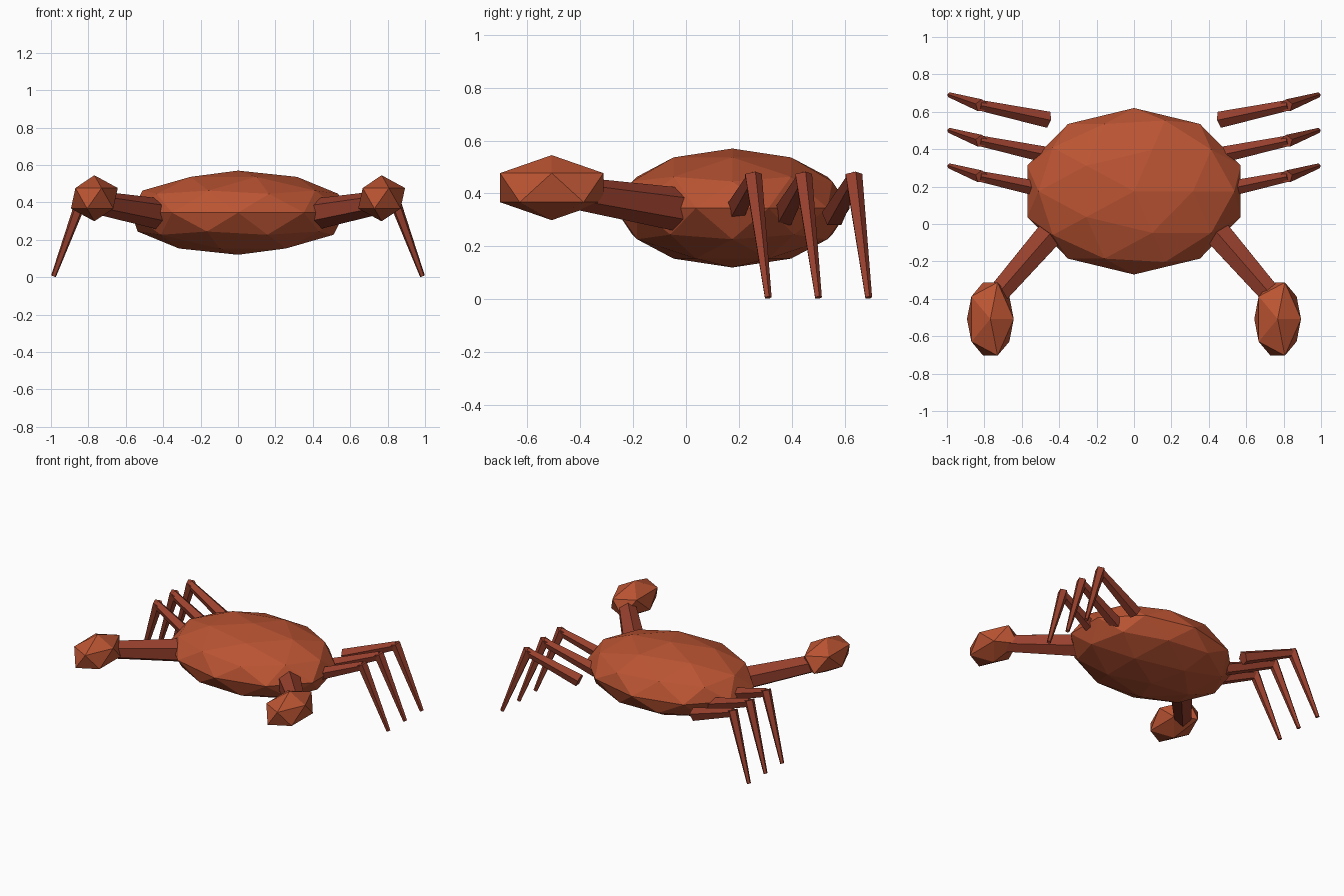
import bpy
from mathutils import Vector

if "Cube" in bpy.data.objects:
    bpy.data.objects.remove(bpy.data.objects["Cube"])


def material(name, color):
    m = bpy.data.materials.new(name)
    m.diffuse_color = (*color, 1)
    m.use_nodes = True
    m.node_tree.nodes["Principled BSDF"].inputs["Base Color"].default_value = m.diffuse_color
    return m


shell = material("orange_shell", (0.50, 0.089, 0.033))
limb = material("dark_red_limb", (0.32, 0.052, 0.027))


def ico(name, level, center, scale):
    """Faceted squashed sphere."""
    bpy.ops.mesh.primitive_ico_sphere_add(subdivisions=level, radius=1, location=center)
    o = bpy.context.object
    o.name = name
    o.scale = scale
    o.data.materials.append(shell)


def taper(name, a, b, r1, r2, sides=5):
    """Faceted tapered rod from a to b."""
    a, b = Vector(a), Vector(b)
    d = b - a
    bpy.ops.mesh.primitive_cone_add(vertices=sides, radius1=r1, radius2=r2,
                                    depth=d.length, location=(a + b) / 2)
    o = bpy.context.object
    o.name = name
    o.rotation_euler = d.to_track_quat('Z', 'Y').to_euler()
    o.data.materials.append(limb)


# Shell
ico("body", 2, (0, 0.175, 0.345), (0.6, 0.445, 0.225))

for s, side in ((-1, "left"), (1, "right")):
    # Front arm and claw
    taper(side + "_arm", (s * 0.43, -0.03, 0.34), (s * 0.76, -0.41, 0.40), 0.083, 0.062, 6)
    ico(side + "_claw", 1, (s * 0.768, -0.508, 0.422), (0.14, 0.23, 0.123))

    # Three bent legs
    for i in range(3):
        y = 0.19 * i
        knee = (s * 0.825, 0.255 + y, 0.455)
        taper(f"{side}_upper_leg_{i + 1}", (s * 0.46, 0.178 + y, 0.315), knee, 0.046, 0.03)
        taper(f"{side}_lower_leg_{i + 1}", (s * 0.815, 0.252 + y, 0.47),
              (s * 0.986, 0.31 + y, 0.006), 0.035, 0.014)
